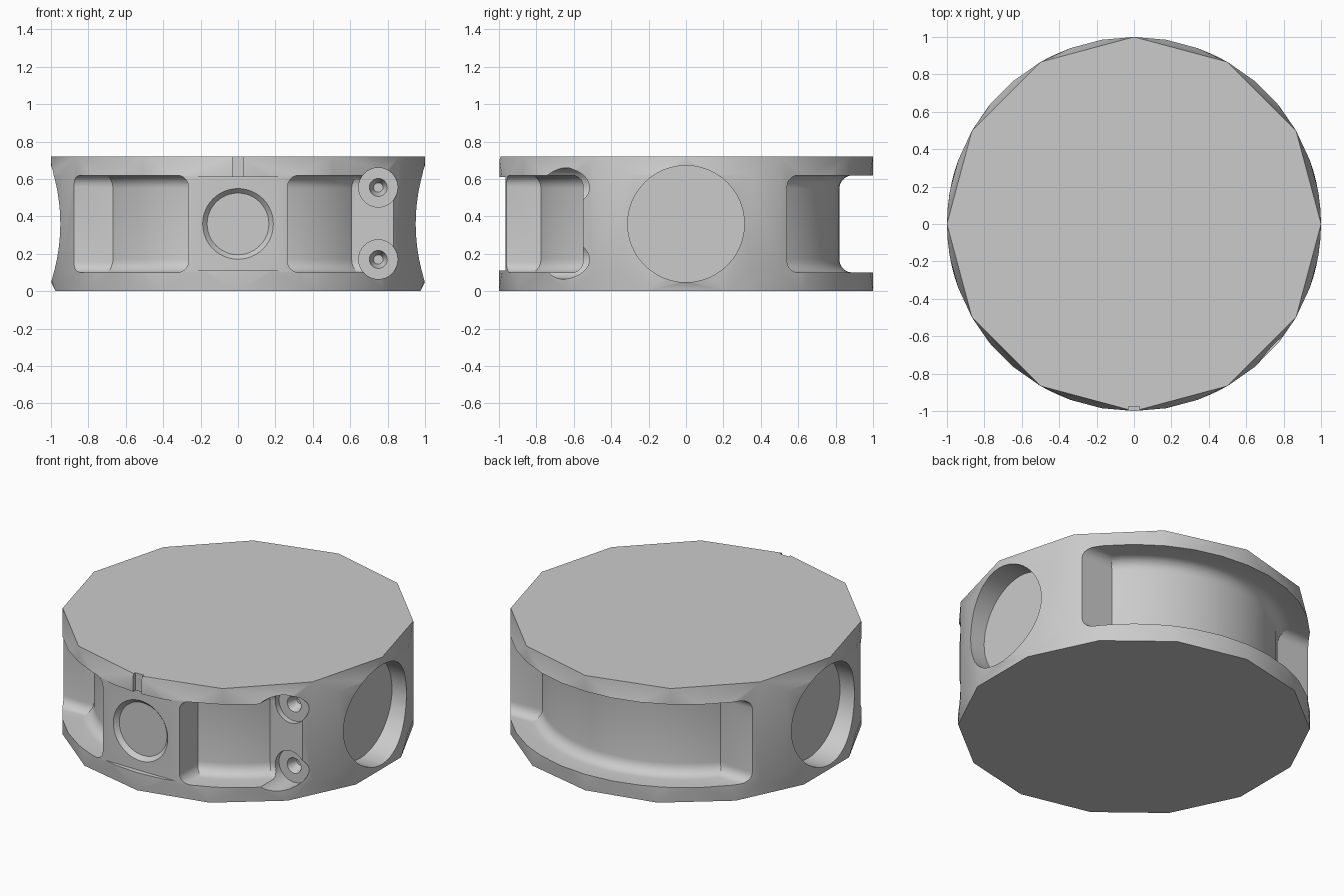
import bpy, bmesh, math
from mathutils import Matrix, Vector

if "Cube" in bpy.data.objects:
    bpy.data.objects.remove(bpy.data.objects["Cube"], do_unlink=True)

H = 0.72      # height
MID = 0.36    # middle height
LOW, HIGH = 0.10, 0.62   # slot limits

grey = bpy.data.materials.new("plain_grey")
grey.use_nodes = True
colour = (0.6, 0.6, 0.6, 1)
grey.diffuse_color = colour
grey.node_tree.nodes["Principled BSDF"].inputs["Base Color"].default_value = colour


def finish(name, bm):
    bmesh.ops.recalc_face_normals(bm, faces=bm.faces)
    mesh = bpy.data.meshes.new(name)
    bm.to_mesh(mesh)
    bm.free()
    mesh.materials.append(grey)
    obj = bpy.data.objects.new(name, mesh)
    bpy.context.collection.objects.link(obj)
    return obj


def ring(count, z, start=0.0):
    step = 2 * math.pi / count
    return [Vector((math.cos(start + i * step), math.sin(start + i * step), z))
            for i in range(count)]


def box(name, lo, hi, bevel=0.0):
    lo, hi = Vector(lo), Vector(hi)
    bm = bmesh.new()
    bmesh.ops.create_cube(bm, size=1, matrix=Matrix.Translation((lo + hi) / 2)
                          @ Matrix.Diagonal((*(hi - lo), 1)))
    if bevel:
        bmesh.ops.bevel(bm, geom=bm.edges[:], offset=bevel, segments=5,
                        profile=0.5, affect='EDGES')
    return finish(name, bm)


def rod(name, start, end, r1, r2, sides=48):
    start, end = Vector(start), Vector(end)
    axis = end - start
    bm = bmesh.new()
    bmesh.ops.create_cone(bm, cap_ends=True, segments=sides, radius1=r1, radius2=r2,
                          depth=axis.length,
                          matrix=Matrix.Translation((start + end) / 2)
                          @ axis.to_track_quat('Z', 'Y').to_matrix().to_4x4())
    return finish(name, bm)


def boolean(target, tool, operation):
    mod = target.modifiers.new("shape", 'BOOLEAN')
    mod.operation = operation
    mod.solver = 'EXACT'
    mod.object = tool
    bpy.context.view_layer.objects.active = target
    bpy.ops.object.modifier_apply(modifier=mod.name)
    bpy.data.objects.remove(tool, do_unlink=True)


def channel(name):
    """Ring-shaped channel with rounded corners at its floor."""
    floor, outer, rad = 0.82, 1.5, 0.07
    profile = [(outer, LOW - 0.01), (outer, HIGH + 0.01)]
    for z, first in ((HIGH, 90), (LOW, 180)):
        cz = z - rad if z == HIGH else z + rad
        for i in range(6):
            a = math.radians(first + i * 18)
            profile.append((floor + rad + rad * math.cos(a), cz + rad * math.sin(a)))
    bm = bmesh.new()
    verts = [bm.verts.new((r, 0, z)) for r, z in profile]
    edges = [bm.edges.new((verts[i - 1], verts[i])) for i in range(len(verts))]
    bmesh.ops.spin(bm, geom=verts + edges, cent=(0, 0, 0), axis=(0, 0, 1),
                   angle=2 * math.pi, steps=64)
    bmesh.ops.remove_doubles(bm, verts=bm.verts, dist=0.0005)
    return finish(name, bm)


# Faceted body: 12-sided top, round belt, 14-sided base
points = ring(12, H) + ring(14, 0, -math.pi / 2) + ring(36, LOW) + ring(36, HIGH)
for side in (-1, 1):
    for i in range(24):
        a = i * math.pi / 12
        y = 0.31 * math.sin(a)
        points.append(Vector((side * math.sqrt(1 - y * y), y, MID + 0.31 * math.cos(a))))
bm = bmesh.new()
for p in points:
    bm.verts.new(p)
hull = bmesh.ops.convex_hull(bm, input=bm.verts[:])
loose = [v for v in bm.verts if not v.link_faces]
bmesh.ops.delete(bm, geom=loose, context='VERTS')
bmesh.ops.dissolve_limit(bm, angle_limit=0.002, verts=bm.verts[:], edges=bm.edges[:])
body = finish("body", bm)

# Curved slots: one long one at the back, two at the front
slots = {
    "back_slot": ((-1.4, 0.54, LOW), (1.4, 1.4, HIGH)),
    "front_left_slot": ((0.265, -1.4, LOW), (1.4, -0.55, HIGH)),
    "front_right_slot": ((-1.4, -1.4, LOW), (-0.265, -0.475, HIGH)),
}
for name, (lo, hi) in slots.items():
    cutter = channel(name)
    boolean(cutter, box("limit", lo, hi, 0.06), 'INTERSECT')
    boolean(body, cutter, 'DIFFERENCE')

# Flat front panel with shallow round recess and notch above it
boolean(body, box("front_panel", (-0.3, -1.3, 0.11), (0.3, -0.966, 0.61)), 'DIFFERENCE')
boolean(body, rod("front_recess", (0, -0.967, MID), (0, -0.94, MID), 0.19, 0.165), 'DIFFERENCE')
boolean(body, box("top_notch", (-0.03, -1.2, 0.59), (0.03, -0.975, 0.8)), 'DIFFERENCE')

# Large round pockets on both sides
for side in (-1, 1):
    boolean(body, rod("side_pocket", (side * 1.2, 0, MID), (side * 0.85, 0, MID),
                      0.312, 0.312), 'DIFFERENCE')

# Two screw seats with tapered holes
for z in (0.17, 0.555):
    boolean(body, rod("screw_seat", (0.75, -1.2, z), (0.75, -0.515, z), 0.105, 0.105, 32),
            'DIFFERENCE')
    boolean(body, rod("screw_hole", (0.75, -0.52, z), (0.75, -0.45, z), 0.05, 0.025, 24),
            'DIFFERENCE')

# Soft shading on the curves, crisp edges elsewhere
bpy.ops.object.select_all(action='DESELECT')
body.select_set(True)
bpy.context.view_layer.objects.active = body
bpy.ops.object.shade_smooth_by_angle(angle=math.radians(20))
